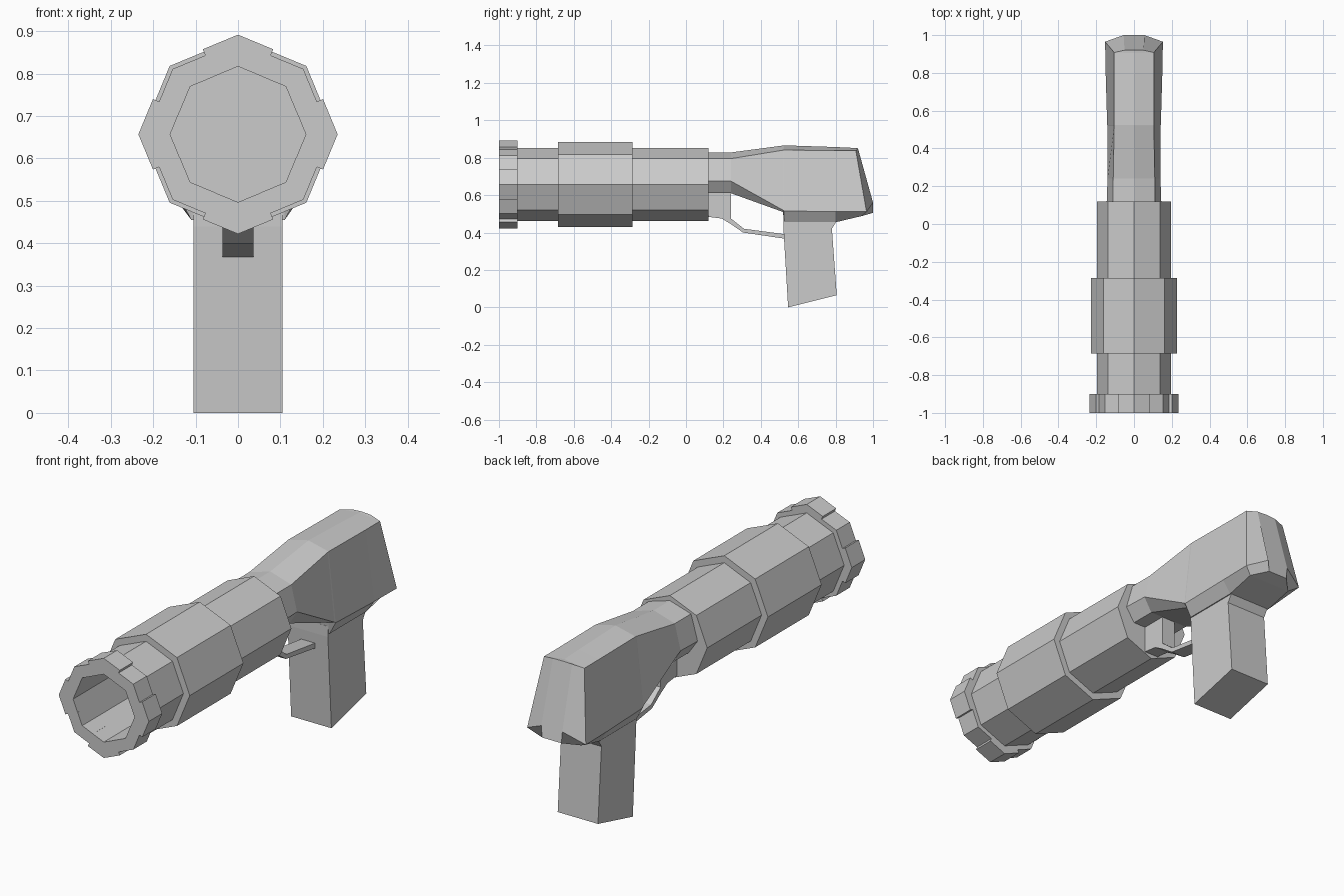
import bpy, bmesh
from math import cos, sin, pi, radians

if "Cube" in bpy.data.objects:
    bpy.data.objects.remove(bpy.data.objects["Cube"])

AXIS_Z = 0.657  # height of the barrel axis


def finish(name, bm):
    bmesh.ops.recalc_face_normals(bm, faces=bm.faces)
    mesh = bpy.data.meshes.new(name)
    bm.to_mesh(mesh)
    bm.free()
    ob = bpy.data.objects.new(name, mesh)
    bpy.context.collection.objects.link(ob)
    return ob


def loft(name, rings, closed=False):
    """Skin a series of equal-length rings; cap the ends or close into a loop."""
    bm = bmesh.new()
    loops = [[bm.verts.new(p) for p in r] for r in rings]
    pairs = list(zip(loops, loops[1:]))
    if closed:
        pairs.append((loops[-1], loops[0]))
    else:
        bm.faces.new(loops[0])
        bm.faces.new(loops[-1])
    for a, b in pairs:
        for i in range(len(a)):
            j = (i + 1) % len(a)
            bm.faces.new((a[i], a[j], b[j], b[i]))
    return finish(name, bm)


def octagon(r, y):
    return [(r * cos(i * pi / 4), y, AXIS_Z + r * sin(i * pi / 4)) for i in range(8)]


def side_profile(name, pts, half_width):
    return loft(name, [[(x, y, z) for y, z in pts] for x in (-half_width, half_width)])


# Barrel: outer steps, closed back, hollow bore
steps = [(0.16, -0.99), (0.195, -0.99), (0.195, -0.685), (0.228, -0.685),
         (0.228, -0.285), (0.195, -0.285), (0.195, 0.12)]
bore = [(0.16, -0.3)]
loft("barrel", [octagon(r, y) for r, y in bore + steps])


# Muzzle ring: octagon with alternate corners recessed
def crown(y, high=0.235, low=0.218):
    pts = []
    for k in range(8):
        r = low if k % 2 else high
        for deg, f in ((-22.5, cos(pi / 8)), (0, 1), (22.5, cos(pi / 8))):
            a = radians(45 * k + deg)
            pts.append((r * f * cos(a), y, AXIS_Z + r * f * sin(a)))
    return pts


def crown_bore(y, r=0.16):
    return crown(y, r, r - 0.0005)


loft("muzzle_ring", [crown(-1.0), crown(-0.9), crown_bore(-0.9), crown_bore(-1.0)], closed=True)


# Receiver and stub stock: half sections (x, y, z) from top centre to underside, mirrored
def section(half):
    return half + [(-x, y, z) for x, y, z in reversed(half) if x > 0]


def flat(y, top, shoulder, wall, base):
    return section([(0, y, top), (shoulder[0], y, shoulder[1]),
                    (wall[0], y, wall[1]), (base[0], y, base[1])])


loft("receiver", [
    flat(0.10, 0.828, (0.11, 0.795), (0.145, 0.675), (0.10, 0.61)),
    flat(0.24, 0.828, (0.11, 0.795), (0.14, 0.675), (0.10, 0.61)),
    flat(0.518, 0.865, (0.105, 0.84), (0.14, 0.52), (0.11, 0.51)),
    flat(0.525, 0.866, (0.105, 0.841), (0.142, 0.515), (0.11, 0.455)),
    flat(0.80, 0.857, (0.105, 0.838), (0.15, 0.512), (0.11, 0.455)),
    section([(0, 0.905, 0.852), (0.105, 0.908, 0.838), (0.153, 0.965, 0.512), (0.11, 0.94, 0.488)]),
    section([(0, 0.922, 0.85), (0.05, 0.92, 0.848), (0.055, 1.0, 0.56), (0.05, 1.0, 0.505)]),
])

# Grip
side_profile("grip", [(0.52, 0.49), (0.52, 0.44), (0.546, 0.0), (0.806, 0.065),
                      (0.78, 0.42), (0.805, 0.46), (0.80, 0.49)], 0.105)

# Trigger guard with its front post under the receiver
side_profile("trigger_guard", [(0.11, 0.64), (0.11, 0.485), (0.19, 0.475), (0.24, 0.445),
                               (0.305, 0.40), (0.535, 0.366), (0.535, 0.39),
                               (0.31, 0.42), (0.24, 0.475), (0.24, 0.64)], 0.036)
